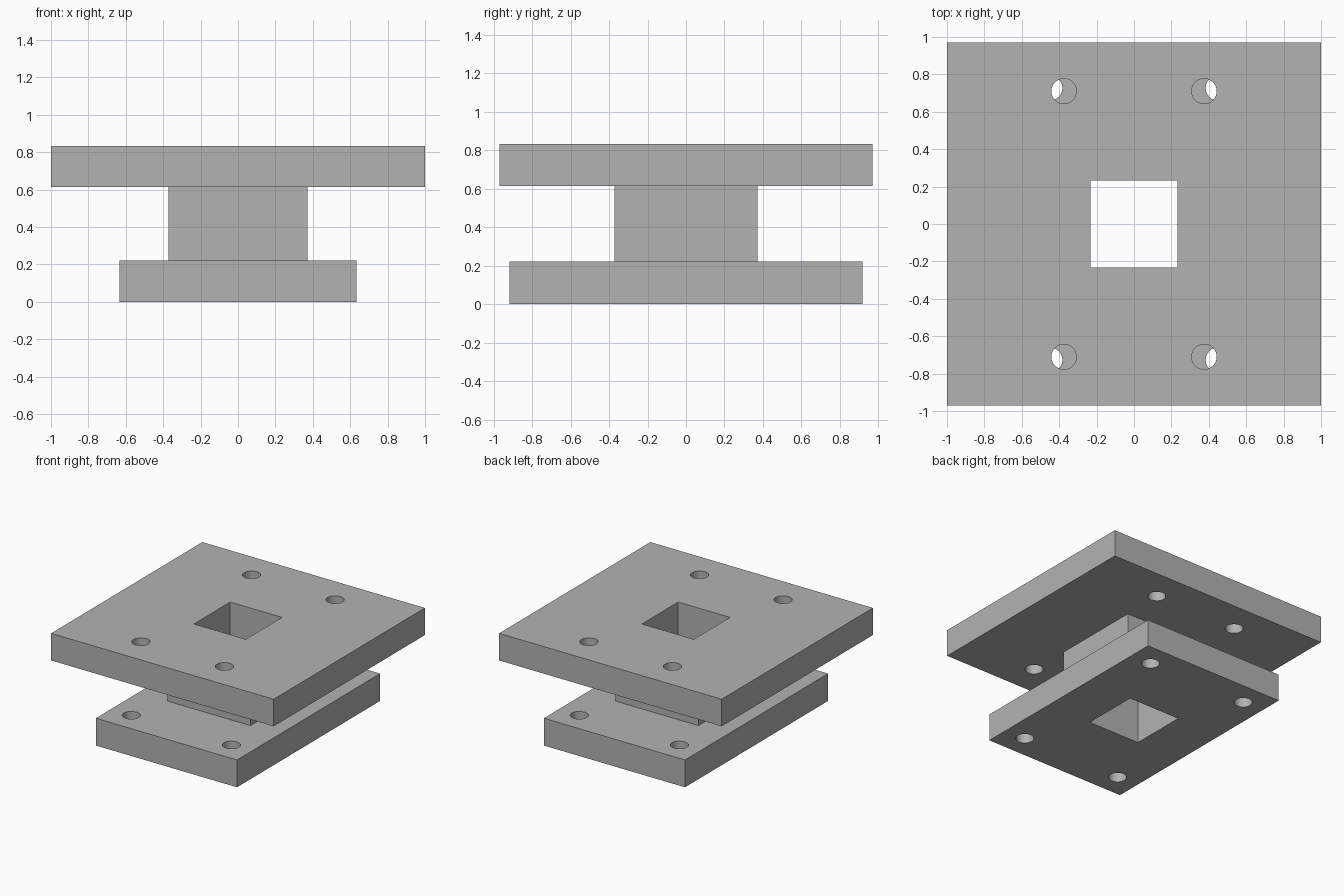
import bpy, bmesh
from mathutils import Matrix

cube = bpy.data.objects.get("Cube")
if cube:
    bpy.data.objects.remove(cube, do_unlink=True)

GREY = (0.45, 0.45, 0.45, 1)
steel = bpy.data.materials.new("plain grey")
steel.use_nodes = True
steel.diffuse_color = GREY
steel.node_tree.nodes["Principled BSDF"].inputs["Base Color"].default_value = GREY

BORE = 0.233        # half width of the square bore
HOLE_RADIUS = 0.067


def add_box(bm, hx, hy, z0, z1):
    place = Matrix.Translation((0, 0, (z0 + z1) / 2)) @ Matrix.Diagonal((2 * hx, 2 * hy, z1 - z0, 1))
    bmesh.ops.create_cube(bm, size=1, matrix=place)


def to_object(bm, name):
    mesh = bpy.data.meshes.new(name)
    bm.to_mesh(mesh)
    bm.free()
    mesh.materials.append(steel)
    obj = bpy.data.objects.new(name, mesh)
    bpy.context.collection.objects.link(obj)
    return obj


def bored_block(name, hx, hy, z0, z1, bolt=None):
    """Box with a square bore and, optionally, four mirrored bolt holes."""
    bm = bmesh.new()
    add_box(bm, hx, hy, z0, z1)
    obj = to_object(bm, name)

    bm = bmesh.new()
    add_box(bm, BORE, BORE, z0 - 0.1, z1 + 0.1)
    if bolt:
        for sx in (-1, 1):
            for sy in (-1, 1):
                spot = Matrix.Translation((sx * bolt[0], sy * bolt[1], (z0 + z1) / 2))
                bmesh.ops.create_cone(bm, cap_ends=True, segments=48, radius1=HOLE_RADIUS,
                                      radius2=HOLE_RADIUS, depth=z1 - z0 + 0.2, matrix=spot)
    cutter = to_object(bm, name + "_cutter")
    cutter.hide_render = True

    # Cut the openings, then drop the cutter
    cut = obj.modifiers.new("openings", "BOOLEAN")
    cut.operation = "DIFFERENCE"
    cut.solver = "EXACT"
    cut.object = cutter
    bpy.ops.object.select_all(action="DESELECT")
    bpy.context.view_layer.objects.active = obj
    obj.select_set(True)
    bpy.ops.object.modifier_apply(modifier=cut.name)
    bpy.data.objects.remove(cutter, do_unlink=True)
    bpy.ops.object.shade_smooth_by_angle()
    return obj


# Lower flange, square neck and upper flange, sharing one bore
bored_block("lower_plate", 0.634, 0.918, 0, 0.222, bolt=(0.45, 0.727))
bored_block("square_neck", 0.372, 0.372, 0.222, 0.613)
bored_block("upper_plate", 1, 0.97, 0.613, 0.833, bolt=(0.375, 0.71))
